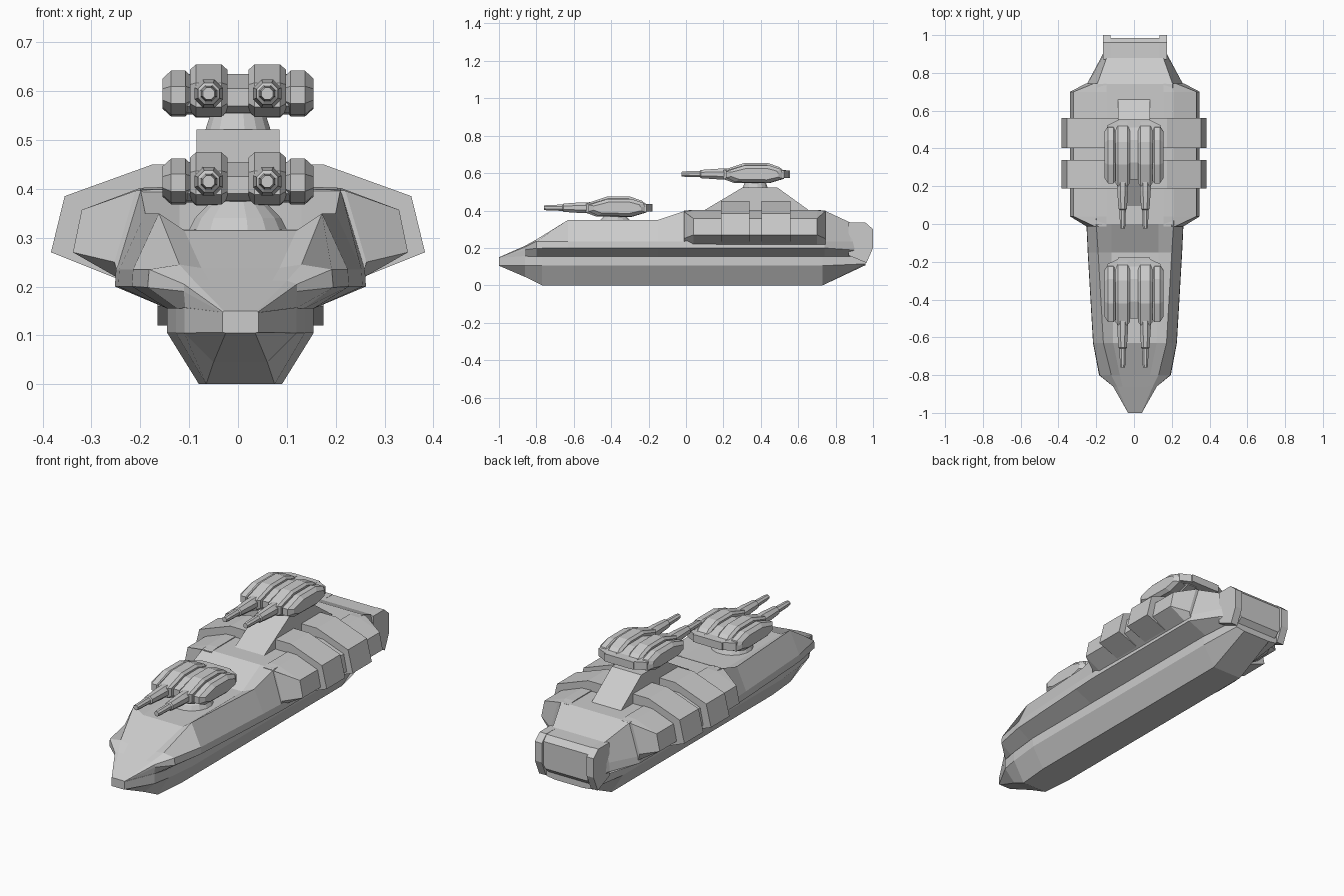
import bpy, bmesh, math
from mathutils import Vector

if "Cube" in bpy.data.objects:
    bpy.data.objects.remove(bpy.data.objects["Cube"])


def loft(name, rings, x_off=0.0):
    """Skin equal-length closed rings of 3D points and cap both ends."""
    bm = bmesh.new()
    vr = [[bm.verts.new(p) for p in r] for r in rings]
    n = len(rings[0])
    for a, b in zip(vr, vr[1:]):
        for i in range(n):
            j = (i + 1) % n
            bm.faces.new((a[i], a[j], b[j], b[i]))
    bm.faces.new(vr[0])
    bm.faces.new(vr[-1])
    bmesh.ops.remove_doubles(bm, verts=bm.verts, dist=0.0005)
    bmesh.ops.recalc_face_normals(bm, faces=bm.faces)
    me = bpy.data.meshes.new(name)
    bm.to_mesh(me)
    bm.free()
    ob = bpy.data.objects.new(name, me)
    ob.location.x = x_off
    bpy.context.collection.objects.link(ob)
    return ob


def sym(y, half):
    """Full cross-section at y from the right half, listed bottom to top."""
    return [(x, y, z) for x, z in half] + [(-x, y, z) for x, z in reversed(half)]


def slab(name, prof, x0, x1, bevel=0.0, inset=0.8):
    """Side profile (y, z) carried across x, optionally with chamfered ends."""
    cy = (min(p[0] for p in prof) + max(p[0] for p in prof)) / 2
    cz = (min(p[1] for p in prof) + max(p[1] for p in prof)) / 2
    at = lambda x, s, t: [(x, cy + (y - cy) * s, cz + (z - cz) * t) for y, z in prof]
    t = 0.5 + inset / 2
    rings = [at(x0, 1, 1), at(x1, 1, 1)]
    if bevel:
        rings = [at(x0, t, inset), at(x0 + bevel, 1, 1),
                 at(x1 - bevel, 1, 1), at(x1, t, inset)]
    return loft(name, rings)


def tube(name, c, axis, stages, sides=8):
    """Turned part: (distance, radius) stages along the y or z axis."""
    rings = []
    for d, r in stages:
        ring = []
        for i in range(sides):
            a = 2 * math.pi * (i + 0.5) / sides
            u, v = r * math.cos(a), r * math.sin(a)
            off = (u, d, v) if axis == 'y' else (u, v, d)
            ring.append(Vector(c) + Vector(off))
        rings.append(ring)
    return loft(name, rings)


HX = 0.005

# Lower keel hull: y, bottom width, bottom z, side width, top z
keel = [(-1.0, .03, .105, .037, .106, .147), (-.86, .055, .045, .115, .105, .157),
        (-.77, .07, 0, .132, .105, .157), (-.6, .085, 0, .15, .105, .157),
        (.73, .085, 0, .15, .105, .157), (.96, .08, .108, .13, .115, .16)]
loft("keel", [sym(y, [(bw, bz), (w, mz), (w, tz)])
              for y, bw, bz, w, mz, tz in keel], HX)

# Upper hull with overhanging sides and a shallow recessed fore deck
upper = [
    (-1.0, [(.035, .144), (.036, .146), (.036, .148), (.034, .15), (.03, .15)]),
    (-.86, [(.113, .155), (.116, .19), (.116, .205), (.095, .212), (.065, .212)]),
    (-.80, [(.13, .155), (.19, .198), (.187, .235), (.125, .245), (.08, .238)]),
    (-.63, [(.15, .155), (.222, .2), (.22, .235), (.167, .35), (.115, .315)]),
    (-.15, [(.15, .155), (.25, .2), (.248, .235), (.195, .35), (.125, .318)]),
    (0.0, [(.15, .155), (.257, .2), (.255, .235), (.205, .4), (.125, .4)]),
    (.74, [(.15, .155), (.255, .2), (.25, .235), (.2, .4), (.125, .4)]),
    (.88, [(.14, .155), (.18, .19), (.175, .235), (.15, .335), (.11, .335)]),
    (.96, [(.12, .14), (.14, .18), (.14, .235), (.135, .333), (.1, .333)]),
    (.985, [(.12, .165), (.135, .19), (.135, .235), (.13, .305), (.1, .305)]),
]
loft("upper_hull", [sym(y, h) for y, h in upper], HX)

# Stern side blocks
stern = [(.87, .335), (.96, .335), (1.0, .3), (1.0, .2), (.965, .12), (.87, .16)]
for s, n in ((1, "right"), (-1, "left")):
    slab("stern_block_" + n, stern, *sorted((s * .13 + HX, s * .17 + HX)))

# Broad side armour and the two raised armour bands on each side
for s, n in ((1, "right"), (-1, "left")):
    tip = [(.15, .399), (.215, .396), (.258, .25), (.25, .217), (.15, .217)]
    full = [(.15, .404), (.205, .402), (.325, .357), (.343, .27), (.25, .217), (.15, .217)]
    tip.insert(1, (.19, .398))
    ring = lambda y, pts: [(s * x, y, z) for x, z in pts]
    loft("side_armour_" + n, [ring(-.012, tip), ring(.04, full),
                              ring(.70, full), ring(.745, tip)], HX)
band = [(.245, .215), (.383, .27), (.355, .385), (.175, .45), (.05, .45)]
for y0, y1, n in ((.187, .34, "front"), (.403, .56, "rear")):
    loft("armour_band_" + n, [sym(y0, band), sym(y1, band)])

# Central superstructure with ramps fore and aft
slab("superstructure", [(.07, .385), (.30, .522), (.49, .522), (.68, .385)], -.085, .085)


def turret(tag, dy, dz):
    P = lambda pts: [(y + dy, z + dz) for y, z in pts]
    # Main armoured body and inner block
    body = P([(-.52, .395), (-.52, .43), (-.42, .462), (-.29, .462), (-.225, .44),
              (-.215, .42), (-.215, .39), (-.29, .368), (-.47, .372)])
    for x0, x1, n in ((-.155, -.09, "left_cheek"), (.09, .155, "right_cheek")):
        slab(tag + n, body, x0, x1, .018, .65)
    slab(tag + "core", P([(-.50, .39), (-.50, .425), (-.41, .455), (-.29, .455),
                          (-.225, .435), (-.225, .39), (-.29, .372), (-.47, .375)]), -.12, .12)
    # Rear plate with cut corners
    loft(tag + "rear_plate", [[(-w, y + dy, .395 + dz), (w, y + dy, .395 + dz),
                               (w, y + dy, .435 + dz), (-w, y + dy, .435 + dz)]
                              for w, y in ((.14, -.25), (.14, -.212), (.07, -.178))])
    # Twin gun housings and stepped barrels
    gun = P([(-.535, .388), (-.535, .437), (-.42, .475), (-.30, .475), (-.235, .452),
             (-.21, .43), (-.21, .39), (-.29, .366), (-.48, .368)])
    for x, n in ((-.06, "left_"), (.06, "right_")):
        slab(tag + n + "gun_housing", gun, x - .038, x + .038, .012, .8)
        tube(tag + n + "barrel", (x, dy, .415 + dz), 'y',
             [(-.50, .032), (-.56, .031), (-.655, .024), (-.66, .018),
              (-.74, .016), (-.76, .013)])
        slab(tag + n + "breech", P([(-.24, .396), (-.24, .438), (-.178, .434), (-.178, .396)]),
             x - .025, x + .025)


turret("fore_turret_", 0, 0)
turret("aft_turret_", .735, .18)

# Turret pedestals
tube("fore_pedestal", (0, -.38, 0), 'z', [(.31, .105), (.34, .09), (.375, .055)], 16)
tube("aft_pedestal", (0, .37, 0), 'z', [(.515, .07), (.53, .065), (.56, .055)], 16)
